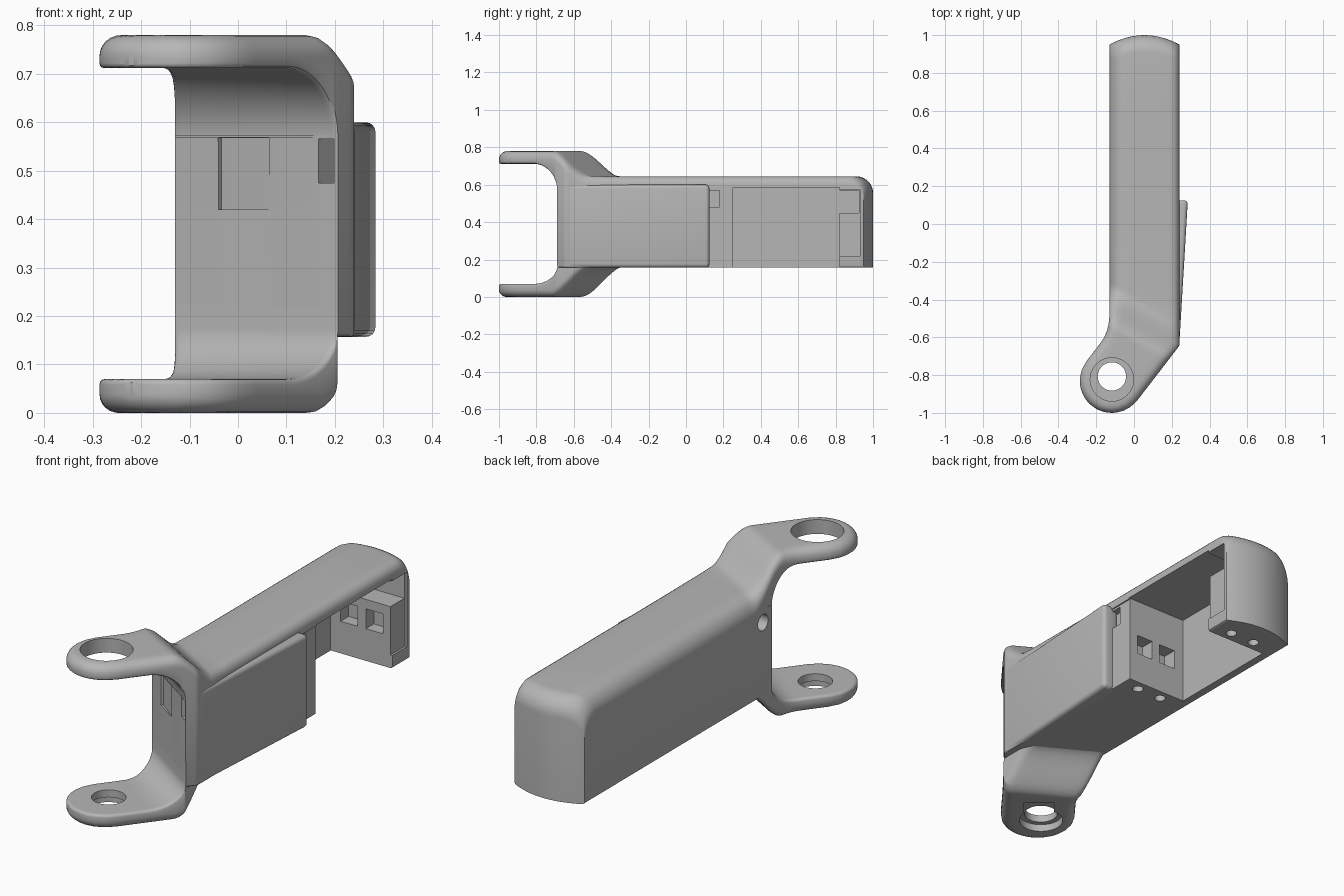
import bpy, bmesh, math
from mathutils import Vector, Matrix

cube = bpy.data.objects.get("Cube")
if cube:
    bpy.data.objects.remove(cube, do_unlink=True)

grey = bpy.data.materials.new("plain_grey")
grey.use_nodes = True
COLOUR = (0.47, 0.47, 0.47, 1)
grey.diffuse_color = COLOUR
for n in grey.node_tree.nodes:
    if n.type == 'BSDF_PRINCIPLED':
        n.inputs["Base Color"].default_value = COLOUR
        n.inputs["Roughness"].default_value = 0.6

# Arm axis, its sideways axis and the round lug
A = 0.61
B = math.sqrt(1 - A * A)
ALONG, SIDE = Vector((A, B)), Vector((B, -A))
LUG, RAD = Vector((-0.117, -0.83)), 0.17
SC, TC = LUG.dot(ALONG), LUG.dot(SIDE)
HOLE = (-0.117, -0.807)
LEFT, FLOOR = -0.13, 0.157


def make(name, bm):
    bmesh.ops.recalc_face_normals(bm, faces=bm.faces[:])
    me = bpy.data.meshes.new(name)
    bm.to_mesh(me)
    bm.free()
    me.materials.append(grey)
    ob = bpy.data.objects.new(name, me)
    bpy.context.collection.objects.link(ob)
    return ob


def activate(ob):
    bpy.ops.object.select_all(action='DESELECT')
    ob.select_set(True)
    bpy.context.view_layer.objects.active = ob


def smooth(ob):
    activate(ob)
    bpy.ops.object.shade_smooth_by_angle(angle=math.radians(35))


def fillet(d, r):
    k = r - min(max(d, 0), r)
    return r - math.sqrt(r * r - k * k)


def ease(s, s0, s1):
    k = min(max((s - s0) / (s1 - s0), 0), 1)
    return k * k * (3 - 2 * k)


def bend(p):
    """0 on the lug, 1 on the housing, along a skewed bend line."""
    return ease(p.y + 0.57 * (p.x - LEFT), -0.55, -0.31)


def arc(s):
    k = min(max((s + 0.587) / 0.167, 0), 1)
    return 1 - math.sqrt(1 - k * k)


def left_point(s):
    s -= 0.025 * ease(s, -0.587, -0.42)
    half = math.sqrt(max(RAD ** 2 - (s - SC) ** 2, 0)) if s < SC else RAD
    lug, wall = TC - half, (LEFT - A * s) / B
    blend = max(0.06 - abs(lug - wall), 0)
    return ALONG * s + SIDE * (min(lug, wall) - blend * blend / 0.24)


def right_point(s, xr):
    half = math.sqrt(max(RAD ** 2 - (s - SC) ** 2, 0)) if s < SC else RAD
    return ALONG * s + SIDE * min(TC + half, (xr - A * s) / B)


def arm_steps(end):
    tip = SC - RAD
    steps = [tip + e for e in (0.001, 0.004, 0.01, 0.02, 0.035, 0.05, 0.08, 0.12, 0.17)]
    steps += [SC + (-0.587 - SC) * i / 4 for i in range(1, 5)]
    steps += [-0.587 + 0.167 * math.sin(math.pi / 2 * i / 14) for i in range(1, 15)]
    return steps + [-0.4195] + [-0.4195 + (end + 0.4195) * i / 10 for i in range(1, 11)]


def loft(name, stations, r_top, r_bot, r_soft, fall, rise):
    """Closed solid from stations (left, right, top, bottom, rear)."""
    bm = bmesh.new()
    edge = [0, 0.002, 0.007, 0.015, 0.028, 0.045]
    rows = []
    for l, r, top, bot, rear in stations:
        w = (r - l).length
        k = min(1, w / 0.2)
        ds = [d * k for d in edge]
        inner = w - 2 * ds[-1]
        ds += [ds[-1] + inner * i / 8 for i in range(1, 8)] + [w - d * k for d in reversed(edge)]
        row = []
        for d in ds:
            p = l.lerp(r, d / w)
            dist = min(d, w - d)
            if p.dot(ALONG) < SC:
                dist = RAD - (p - LUG).length
            b = bend(p)
            soft = r_soft * b if d < w / 2 else 0
            arch = rear * 0.05 * (1 - ((p.x - 0.055) / 0.185) ** 2)
            up = top - fall * b - fillet(dist, r_top + soft)
            down = bot + rise * b + fillet(dist, r_bot)
            row.append((bm.verts.new((p.x, p.y + arch, up)),
                        bm.verts.new((p.x, p.y + arch, down))))
        rows.append(row)
    n = len(rows[0])
    for a, b in zip(rows, rows[1:]):
        for i in range(n - 1):
            for f in (0, 1):
                bm.faces.new((a[i][f], a[i + 1][f], b[i + 1][f], b[i][f]))
        for i in (0, n - 1):
            bm.faces.new((a[i][0], b[i][0], b[i][1], a[i][1]))
    for row in (rows[0], rows[-1]):
        for i in range(n - 1):
            bm.faces.new((row[i][0], row[i + 1][0], row[i + 1][1], row[i][1]))
    return make(name, bm)


def box(x0, x1, y0, y1, z0, z1, turned=False):
    """Box cutter; when turned, x runs sideways of the arm and y along it."""
    bm = bmesh.new()
    bmesh.ops.create_cube(bm, size=1)
    for v in bm.verts:
        c = v.co
        p = Vector((x0 + (c.x + .5) * (x1 - x0), y0 + (c.y + .5) * (y1 - y0)))
        if turned:
            p = SIDE * p.x + ALONG * p.y
        c.x, c.y, c.z = p.x, p.y, z0 + (c.z + .5) * (z1 - z0)
    return make("box_cutter", bm)


def rod(centre, r, depth, axis='Z'):
    bm = bmesh.new()
    turn = Matrix.Rotation(math.pi / 2, 4, 'Y') if axis == 'X' else Matrix()
    bmesh.ops.create_cone(bm, cap_ends=True, segments=40, radius1=r, radius2=r, depth=depth,
                          matrix=Matrix.Translation(centre) @ turn)
    return make("rod_cutter", bm)


def cut(ob, cutter):
    cutter.hide_render = True
    m = ob.modifiers.new("cut", 'BOOLEAN')
    m.operation, m.solver, m.object = 'DIFFERENCE', 'EXACT', cutter
    activate(ob)
    bpy.ops.object.modifier_apply(modifier=m.name)
    bpy.data.objects.remove(cutter, do_unlink=True)


# Upper arm flowing into the long housing
stations = []
for s in arm_steps(-0.28):
    bot = 0.712 - 0.152 * arc(s) if s < -0.41975 else FLOOR
    stations.append((left_point(s), right_point(s, 0.24), 0.78, bot, 0))
l0, r0 = stations[-1][:2]
for i in range(1, 7):
    k = 1 - i / 6
    stations.append((Vector((LEFT, l0.y * k)), Vector((0.24, r0.y * k)), 0.78, FLOOR, 0))
ends = [0.95 - 0.09 * (1 - math.sin(math.pi / 2 * i / 9)) for i in range(10)]
for y in [0.3, 0.6] + ends:
    drop = fillet(0.95 - y, 0.09)
    stations.append((Vector((LEFT, y)), Vector((0.24, y)), 0.78 - drop, FLOOR, ease(y, 0.7, 0.86)))
housing = loft("housing", stations, 0.045, 0.01, 0.045, 0.135, 0)

# Open compartment with a terminal block at each end
cut(housing, box(-0.085, 0.5, 0.25, 0.82, 0, 0.585))
cut(housing, box(0.234, 0.5, 0.12, 0.26, 0, 0.58))
cut(housing, box(0.2, 0.5, 0.1, 0.18, 0.48, 0.57))
cut(housing, box(0.23, 0.5, 0.8, 0.93, 0.22, 0.575))
cut(housing, box(-0.08, 0.5, 0.81, 0.925, 0.45, 0.57))
for x in (0.012, 0.145):
    for y0, y1, yh in ((0.18, 0.3, 0.2), (0.8, 0.88, 0.87)):
        cut(housing, box(x - 0.045, x + 0.045, y0, y1, 0.31, 0.405))
        cut(housing, rod((x, yh, FLOOR), 0.025, 0.1))

# Lug hole, side hole, front wall slot, catch notch and seam
cut(housing, rod((LUG.x, -0.823, 0.75), 0.115, 0.2))
cut(housing, rod((LEFT, -0.395, 0.51), 0.038, 0.12, 'X'))
cut(housing, box(0.286, 0.413, -0.5, -0.428, 0.42, 0.568, True))
cut(housing, box(0.535, 0.574, -0.5, -0.36, 0.475, 0.566, True))
cut(housing, box(0.1, 0.56, -0.5, -0.422, 0.57, 0.573, True))
smooth(housing)

# Lower arm, whose thin tail ends inside the housing floor
stations = []
for s in arm_steps(-0.26):
    top = 0.07 + 0.105 * arc(s) + (0.06 if s > -0.41975 else 0)
    stations.append((left_point(s), right_point(s, 0.205), top, 0, 0))
lower = loft("lower_arm", stations, 0.012, 0.04, 0, 0, 0.163)
cut(lower, rod((*HOLE, 0.03), 0.075, 0.2))
cut(lower, rod((*HOLE, -0.01), 0.1, 0.09))
cut(lower, box(TC - 0.07, TC + 0.07, SC, SC + 0.18, -0.1, 0.033, True))
smooth(lower)

# Flared side cover
bm = bmesh.new()
outline = [(0.2, -0.676), (0.24, -0.634), (0.285, 0.125), (0.2, 0.125)]
base = bm.faces.new([bm.verts.new((x, y, FLOOR)) for x, y in outline])
grown = bmesh.ops.extrude_face_region(bm, geom=[base])
bmesh.ops.translate(bm, vec=(0, 0, 0.443), verts=[v for v in grown["geom"] if isinstance(v, bmesh.types.BMVert)])
cover = make("side_cover", bm)
bev = cover.modifiers.new("round", 'BEVEL')
bev.width, bev.segments, bev.limit_method = 0.02, 4, 'NONE'
activate(cover)
bpy.ops.object.modifier_apply(modifier="round")
smooth(cover)
